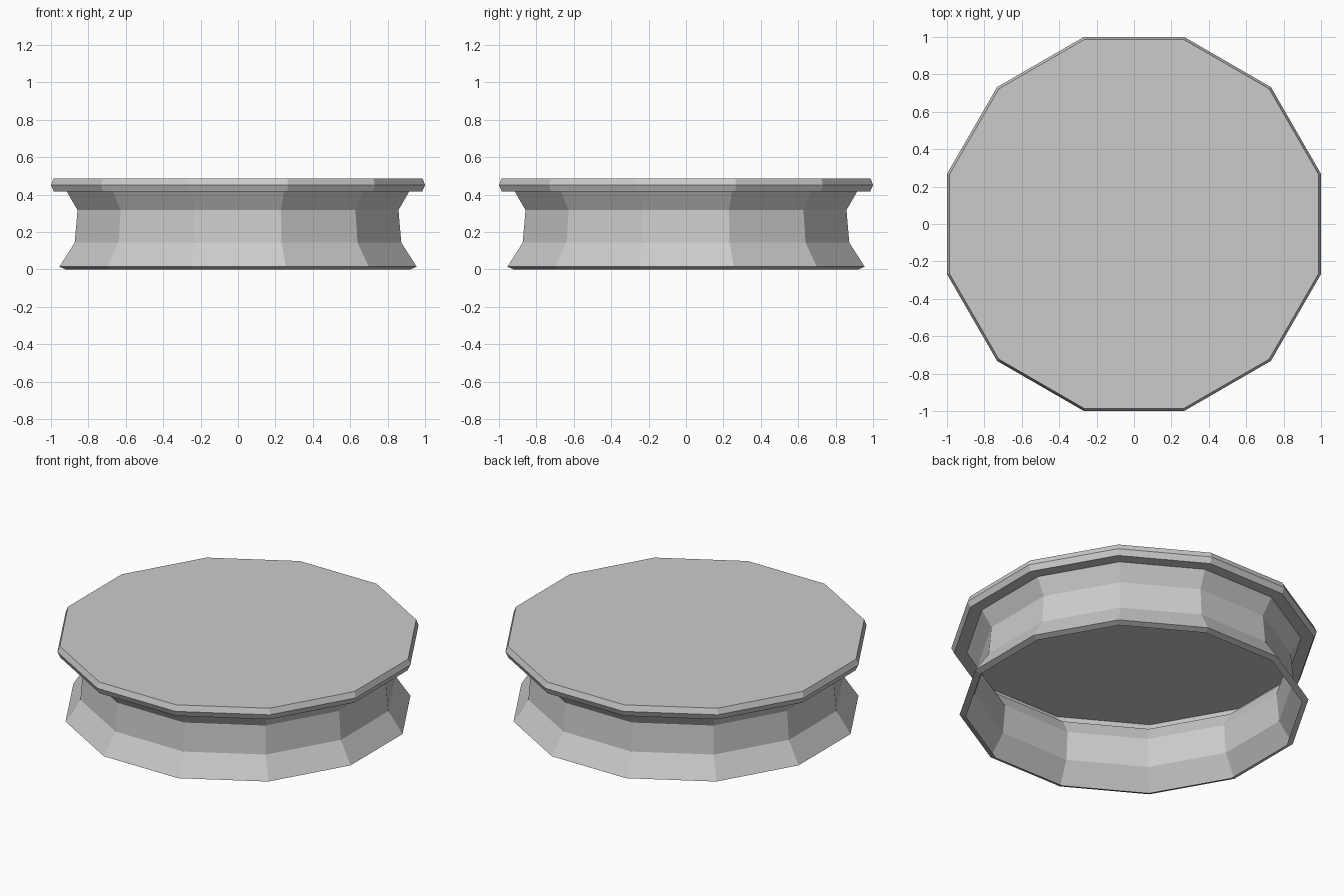
import bpy
import bmesh
from math import cos, sin, pi

SIDES = 12

cube = bpy.data.objects.get("Cube")
if cube:
    bpy.data.objects.remove(cube, do_unlink=True)

grey = bpy.data.materials.new("light_grey")
grey.use_nodes = True
colour = (0.6, 0.6, 0.6, 1)
grey.diffuse_color = colour
grey.node_tree.nodes["Principled BSDF"].inputs["Base Color"].default_value = colour


def lathe(name, profile, cap_top=False):
    """Sweep (distance to flat side, height) points round z, flats facing the axes."""
    bm = bmesh.new()
    rings = []
    for flat, z in profile:
        r = flat / cos(pi / SIDES)
        angles = [(2 * i + 1) * pi / SIDES for i in range(SIDES)]
        rings.append([bm.verts.new((r * cos(a), r * sin(a), z)) for a in angles])
    for low, high in zip(rings, rings[1:]):
        for i in range(SIDES):
            j = (i + 1) % SIDES
            bm.faces.new((low[i], low[j], high[j], high[i]))
    if cap_top:
        bm.faces.new(rings[-1])
    mesh = bpy.data.meshes.new(name)
    bm.to_mesh(mesh)
    bm.free()
    mesh.materials.append(grey)
    obj = bpy.data.objects.new(name, mesh)
    bpy.context.collection.objects.link(obj)
    return obj


# Waisted shell wall, open underneath, with a bevelled foot
lathe("base_wall", [
    (0.92, 0), (0.955, 0.014), (0.873, 0.143), (0.858, 0.317), (0.915, 0.416),
])

# Hollow lid: overhanging ledge, bevelled lip and flat top
lathe("top_lid", [
    (0.915, 0.416), (0.985, 0.416), (1.0, 0.451), (0.987, 0.486),
], cap_top=True)
